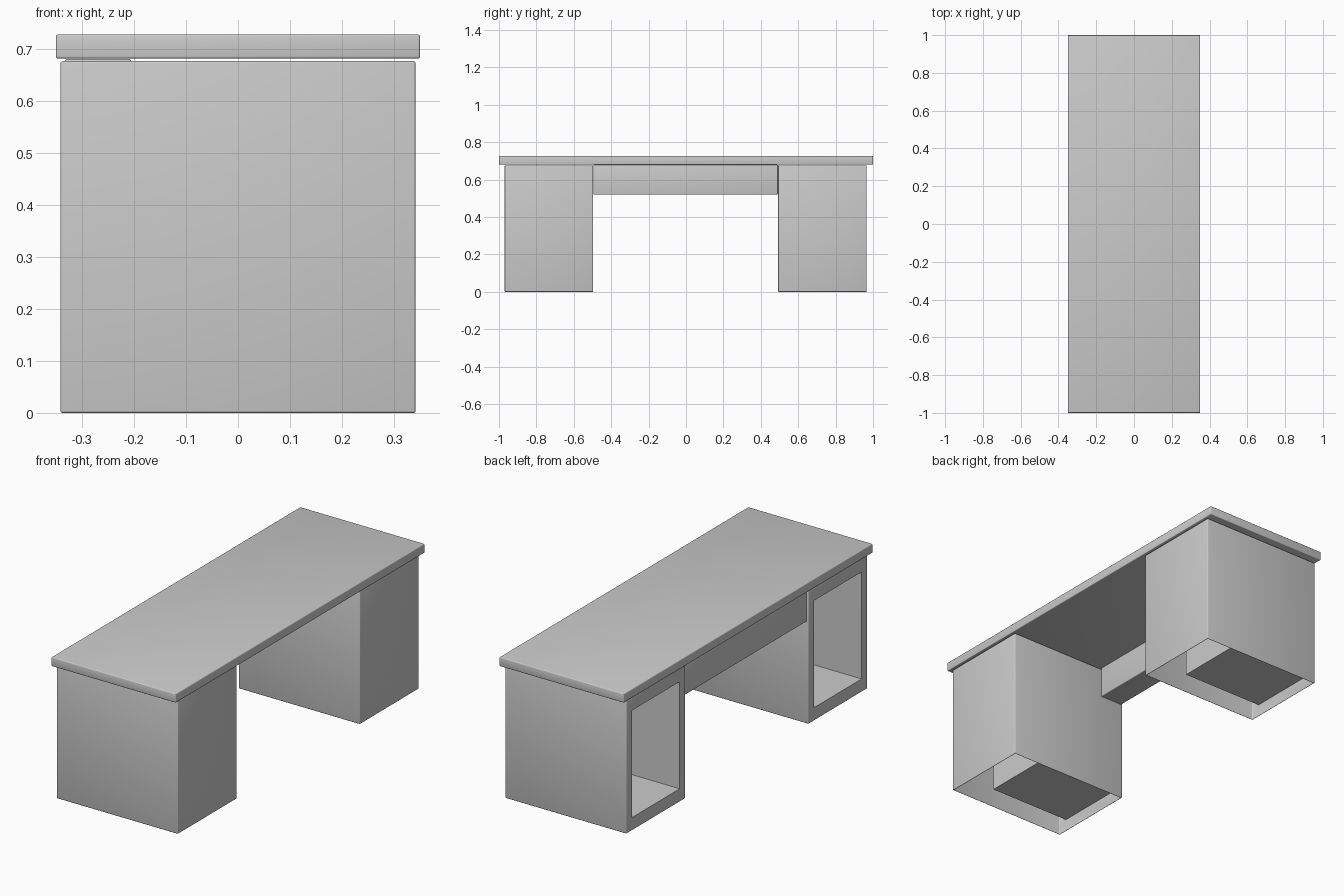
import bpy, bmesh

if "Cube" in bpy.data.objects:
    bpy.data.objects.remove(bpy.data.objects["Cube"])

BEVEL = 0.004


def rounded_box(lo, hi):
    """Box between two corners with slightly rounded edges."""
    bm = bmesh.new()
    bmesh.ops.create_cube(bm, size=1)
    for v in bm.verts:
        v.co = [lo[i] if v.co[i] < 0 else hi[i] for i in range(3)]
    bmesh.ops.bevel(bm, geom=bm.edges[:], offset=BEVEL, segments=3,
                    profile=0.5, affect='EDGES', clamp_overlap=True)
    bm.normal_update()
    return bm


def side_face(bm, axis, sign):
    """Large flat face pointing along one axis."""
    faces = [f for f in bm.faces if f.normal[axis] * sign > 0.999]
    return max(faces, key=lambda f: f.calc_area())


def finish(bm, name):
    mesh = bpy.data.meshes.new(name)
    bm.to_mesh(mesh)
    bm.free()
    obj = bpy.data.objects.new(name, mesh)
    bpy.context.collection.objects.link(obj)
    bpy.ops.object.select_all(action='DESELECT')
    obj.select_set(True)
    bpy.context.view_layer.objects.active = obj
    bpy.ops.object.shade_smooth_by_angle()
    return obj


def pedestal(name, y0, y1):
    """Hollow pedestal, open underneath, with a recessed bay on the -x side."""
    bm = rounded_box((-0.341, y0, 0.0), (0.341, y1, 0.676))
    bay = side_face(bm, 0, -1)
    mid_y = (y0 + y1) / 2
    # first inset makes the frame, second one becomes the bay walls
    for x in (-0.341, 0.12):
        bmesh.ops.inset_individual(bm, faces=[bay], thickness=0.005)
        for v in bay.verts:
            v.co = (x,
                    y0 + 0.046 if v.co.y < mid_y else y1 - 0.046,
                    0.066 if v.co.z < 0.338 else 0.61)
    bm.normal_update()
    bmesh.ops.delete(bm, geom=[side_face(bm, 2, -1)], context='FACES_ONLY')
    return finish(bm, name)


# Desk top
finish(rounded_box((-0.35, -1.0, 0.681), (0.35, 1.0, 0.727)), "desk_top")

# Two pedestals
pedestal("pedestal_front", -0.97, -0.496)
pedestal("pedestal_back", 0.492, 0.966)

# Shallow drawer between the pedestals
finish(rounded_box((-0.333, -0.495, 0.52), (-0.205, 0.491, 0.68)), "centre_drawer")
